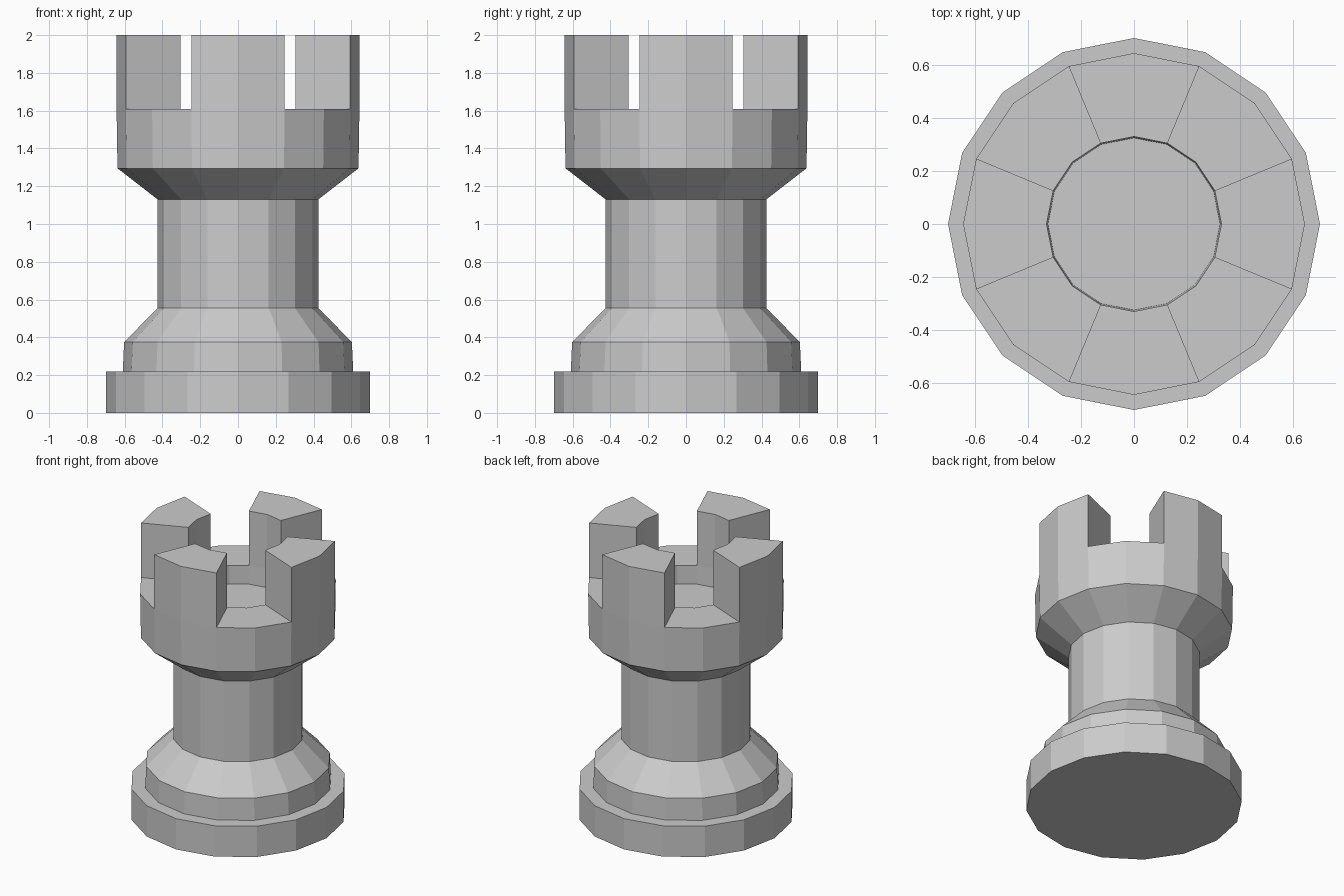
import bpy, bmesh, math

if "Cube" in bpy.data.objects:
    bpy.data.objects.remove(bpy.data.objects["Cube"])

SIDES = 16
# Profile (radius, height): up the outside, across the rim, down into the well
PROFILE = [(0.70, 0.0), (0.70, 0.22), (0.61, 0.22), (0.603, 0.375),
           (0.425, 0.555), (0.425, 1.13), (0.638, 1.295), (0.643, 1.61),
           (0.329, 1.61), (0.324, 1.48)]
RIM = 7          # profile segment forming the flat rim
TOP = 2.0

bm = bmesh.new()


def ring(r, z):
    return [bm.verts.new((r * math.cos(2 * math.pi * i / SIDES),
                          r * math.sin(2 * math.pi * i / SIDES), z))
            for i in range(SIDES)]


# Turned body
rings = [ring(r, z) for r, z in PROFILE]
merlon_faces = []
for k in range(len(rings) - 1):
    a, b = rings[k], rings[k + 1]
    for i in range(SIDES):
        j = (i + 1) % SIDES
        face = bm.faces.new((a[i], a[j], b[j], b[i]))
        # Two rim faces either side of each axis carry a battlement
        if k == RIM and i % 4 in (0, 3):
            merlon_faces.append(face)

# Underside and well floor
bm.faces.new(list(reversed(rings[0])))
bm.faces.new(rings[-1])

# Four battlements raised from the rim
result = bmesh.ops.extrude_face_region(bm, geom=merlon_faces)
for v in result["geom"]:
    if isinstance(v, bmesh.types.BMVert):
        v.co.z = TOP
bmesh.ops.delete(bm, geom=[f for f in merlon_faces if f.is_valid],
                 context='FACES')
bmesh.ops.recalc_face_normals(bm, faces=bm.faces[:])

mesh = bpy.data.meshes.new("rook_body")
bm.to_mesh(mesh)
bm.free()
obj = bpy.data.objects.new("rook_body", mesh)
bpy.context.collection.objects.link(obj)
